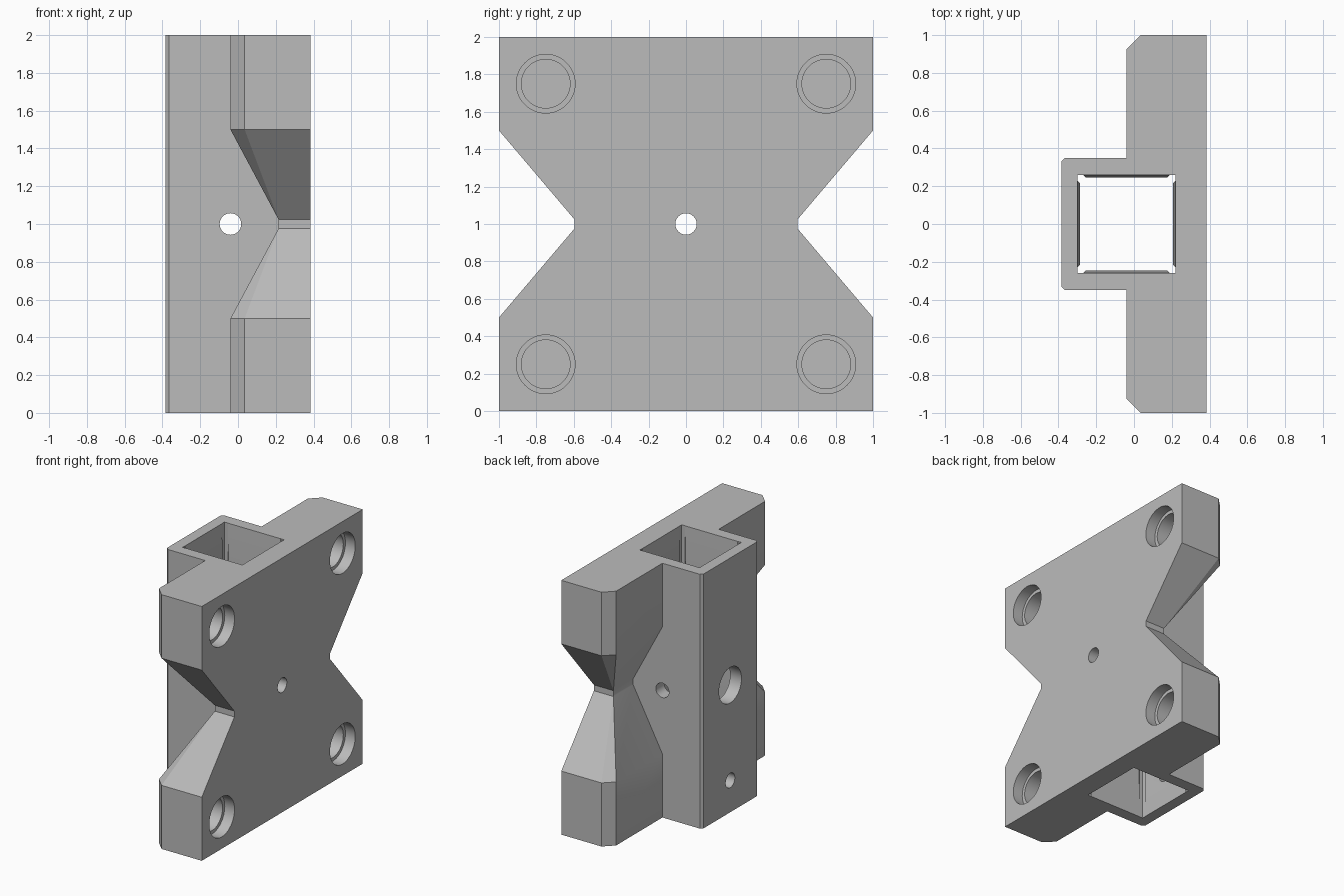
import bpy, bmesh, math
from mathutils import Matrix

cube = bpy.data.objects.get("Cube")
if cube:
    bpy.data.objects.remove(cube, do_unlink=True)

grey = bpy.data.materials.new("grey")
grey.use_nodes = True
COLOUR = (0.5, 0.5, 0.5, 1)
grey.diffuse_color = COLOUR
grey.node_tree.nodes["Principled BSDF"].inputs["Base Color"].default_value = COLOUR


def finish(name, bm):
    bmesh.ops.remove_doubles(bm, verts=bm.verts, dist=1e-5)
    bmesh.ops.recalc_face_normals(bm, faces=bm.faces)
    mesh = bpy.data.meshes.new(name)
    bm.to_mesh(mesh)
    bm.free()
    mesh.materials.append(grey)
    ob = bpy.data.objects.new(name, mesh)
    bpy.context.collection.objects.link(ob)
    return ob


def loft(name, sections):
    """Skin a stack of (z, [(x, y), ...]) outlines and cap the ends."""
    bm = bmesh.new()
    rings = [[bm.verts.new((x, y, z)) for x, y in pts] for z, pts in sections]
    for a, b in zip(rings, rings[1:]):
        for i in range(len(a)):
            j = (i + 1) % len(a)
            bm.faces.new((a[i], a[j], b[j], b[i]))
    bm.faces.new(rings[0][::-1])
    bm.faces.new(rings[-1])
    return finish(name, bm)


def drill(name, axis, radius, start, end, a, z):
    """Cylinder along x (at y=a) or along y (at x=a), at height z."""
    mid = (start + end) / 2
    if axis == "X":
        m = Matrix.Translation((mid, a, z)) @ Matrix.Rotation(math.pi / 2, 4, "Y")
    else:
        m = Matrix.Translation((a, mid, z)) @ Matrix.Rotation(math.pi / 2, 4, "X")
    bm = bmesh.new()
    bmesh.ops.create_cone(bm, cap_ends=True, segments=48, radius1=radius,
                          radius2=radius, depth=end - start, matrix=m)
    return finish(name, bm)


def combine(target, other, operation):
    mod = target.modifiers.new("combine", "BOOLEAN")
    mod.operation, mod.solver, mod.object = operation, "EXACT", other
    graph = bpy.context.evaluated_depsgraph_get()
    mesh = bpy.data.meshes.new_from_object(target.evaluated_get(graph))
    target.modifiers.clear()
    target.data = mesh
    bpy.data.objects.remove(other, do_unlink=True)


# Plate with tapered side notches and a groove across the back
FACE, BACK = 0.385, -0.04


def plate_outline(back, half, chamfer):
    return [(FACE, -half), (FACE, half), (back + chamfer, half),
            (back, half - chamfer), (back, chamfer - half), (back + chamfer, -half)]


full = plate_outline(BACK, 1, 0.075)
waist = plate_outline(0.215, 0.595, 0)
body = loft("mounting_bracket", [(0, full), (0.5, full), (0.977, waist),
                                 (1.023, waist), (1.5, full), (2, full)])

# Square sleeve on the back, with chamfered outer corners
W, C = 0.35, 0.02
sleeve = [(0.3, -W), (0.3, W), (C - FACE, W), (-FACE, W - C),
          (-FACE, C - W), (C - FACE, -W)]
combine(body, loft("sleeve", [(0, sleeve), (2, sleeve)]), "UNION")


# Square bore with corner reliefs, flared slightly at both ends
def bore_outline(inset):
    h, relief = 0.26, 0.03
    n = h - relief
    quarter = [(h - inset, -n + inset), (h - inset, n - inset), (h, n), (h, h), (n, h)]
    pts = []
    for x, y in quarter * 1:
        pts.append((x, y))
    for _ in range(3):
        quarter = [(-y, x) for x, y in quarter]
        pts += quarter
    return [(x + BACK, y) for x, y in pts]


wide, tight = bore_outline(0.001), bore_outline(0.014)
bore = loft("bore", [(-0.05, wide), (0, wide), (0.3, tight),
                     (1.7, tight), (2, wide), (2.05, wide)])
combine(body, bore, "DIFFERENCE")

# Screw holes: through the plate, the sleeve back and the sleeve sides
S = 0.057
holes = [("X", S, 0.1, 0.5, 0, 1), ("X", 0.14, -0.5, -0.15, 0, 1),
         ("X", S, -0.5, -0.15, 0, 0.25), ("Y", S, -0.5, 0.5, BACK, 1)]

# Stepped round pockets near the four corners of the plate
for y in (-0.75, 0.75):
    for z in (0.25, 1.75):
        holes += [("X", 0.157, 0.3, 0.5, y, z), ("X", 0.13, 0.08, 0.4, y, z)]

for spec in holes:
    combine(body, drill("hole", *spec), "DIFFERENCE")

# Smooth the round walls, keep the edges sharp
bpy.ops.object.select_all(action="DESELECT")
body.select_set(True)
bpy.context.view_layer.objects.active = body
bpy.ops.object.shade_smooth_by_angle(angle=math.radians(30))
